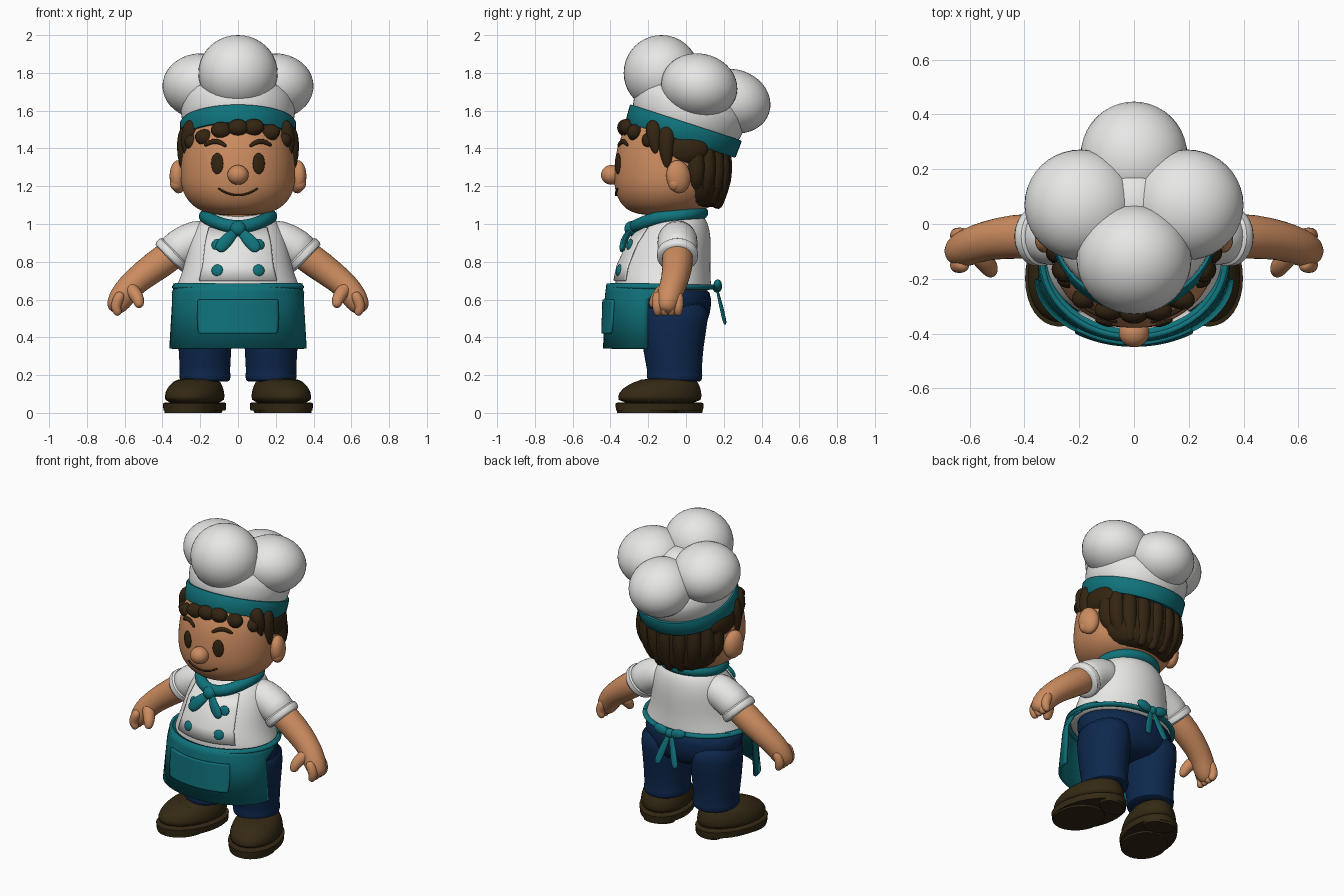
import bpy
import bmesh
from math import sin, cos, pi, radians, sqrt
from mathutils import Vector

if "Cube" in bpy.data.objects:
    bpy.data.objects.remove(bpy.data.objects["Cube"], do_unlink=True)


def material(name, color):
    m = bpy.data.materials.new(name)
    m.use_nodes = True
    m.diffuse_color = (*color, 1)
    m.node_tree.nodes["Principled BSDF"].inputs["Base Color"].default_value = (*color, 1)
    return m


white = material("white cloth", (.8, .8, .79))
teal = material("teal cloth", (.005, .17, .2))
skin = material("warm skin", (.6, .26, .115))
brown = material("dark brown hair", (.034, .018, .006))
leather = material("brown leather", (.034, .022, .007))
navy = material("navy trousers", (.004, .021, .075))


def finish(name, bm, mat, subdivide=0, thickness=0):
    """Turn a bmesh into a smooth shaded object."""
    bmesh.ops.recalc_face_normals(bm, faces=bm.faces[:])
    mesh = bpy.data.meshes.new(name)
    bm.to_mesh(mesh)
    bm.free()
    mesh.materials.append(mat)
    mesh.shade_smooth()
    mesh.set_sharp_from_angle(angle=radians(50))
    ob = bpy.data.objects.new(name, mesh)
    bpy.context.collection.objects.link(ob)
    if thickness:
        mod = ob.modifiers.new("Thickness", "SOLIDIFY")
        mod.thickness = thickness
        mod.offset = 0
    if subdivide:
        mod = ob.modifiers.new("Smooth", "SUBSURF")
        mod.levels = mod.render_levels = subdivide
    return ob


def bridge(name, rings, mat, closed=False, subdivide=1):
    """Join rings of points into a skin, capped unless it closes on itself."""
    bm = bmesh.new()
    loops = [[bm.verts.new(p) for p in ring] for ring in rings]
    pairs = list(zip(loops, loops[1:])) + ([(loops[-1], loops[0])] if closed else [])
    for a, b in pairs:
        for i in range(len(a)):
            j = (i + 1) % len(a)
            bm.faces.new((a[i], a[j], b[j], b[i]))
    if not closed:
        bm.faces.new(loops[0])
        bm.faces.new(loops[-1])
    return finish(name, bm, mat, subdivide)


def loft(name, rows, mat, x=0, sides=28, subdivide=1):
    """Stack ellipses given as height, y centre, x radius, y radius."""
    angles = [2 * pi * i / sides for i in range(sides)]
    return bridge(name, [[Vector((x + rx * cos(a), cy + ry * sin(a), z)) for a in angles]
                         for z, cy, rx, ry in rows], mat, subdivide=subdivide)


def tube(name, points, mat, flat=1, closed=False, ref=(0, 1, 0), sides=12, side=1, tips=True):
    """Sweep an ellipse along points given as x, y, z, radius."""
    pts = [(Vector((side * p[0], p[1], p[2])), p[3]) for p in points]
    if tips and not closed:
        d0 = (pts[0][0] - pts[1][0]).normalized()
        d1 = (pts[-1][0] - pts[-2][0]).normalized()
        (p, r), (q, s) = pts[0], pts[-1]
        pts = ([(p + d0 * r, r * .35), (p + d0 * r * .7, r * .75)] + pts
               + [(q + d1 * s * .7, s * .75), (q + d1 * s, s * .35)])
    rings, n = [], len(pts)
    for i, (p, r) in enumerate(pts):
        before = pts[i - 1 if closed else max(i - 1, 0)][0]
        after = pts[(i + 1) % n if closed else min(i + 1, n - 1)][0]
        t = (after - before).normalized()
        u = t.cross(Vector(ref)).normalized()
        v = u.cross(t)
        rings.append([p + r * (u * cos(a) + v * flat * sin(a))
                      for a in (2 * pi * k / sides for k in range(sides))])
    return bridge(name, rings, mat, closed)


def ball(name, place, size, mat, turn=(0, 0, 0), segments=32):
    bm = bmesh.new()
    bmesh.ops.create_uvsphere(bm, u_segments=segments, v_segments=segments // 2, radius=1)
    bmesh.ops.scale(bm, vec=size, verts=bm.verts)
    ob = finish(name, bm, mat)
    ob.location, ob.rotation_euler = place, turn
    return ob


def sheet(name, rows, mat, thickness, steps=32):
    """Curved cloth facing front: height, y centre, x radius, y radius, half angle."""
    bm = bmesh.new()
    grid = []
    for z, cy, rx, ry, half in rows:
        turns = [radians(half) * (2 * i / steps - 1) for i in range(steps + 1)]
        grid.append([bm.verts.new((rx * sin(t), cy - ry * cos(t), z)) for t in turns])
    for a, b in zip(grid, grid[1:]):
        for i in range(steps):
            bm.faces.new((a[i], a[i + 1], b[i + 1], b[i]))
    return finish(name, bm, mat, thickness=thickness)


def row_at(rows, z):
    """Interpolate a row of a loft or sheet at a height."""
    for a, b in zip(rows, rows[1:]):
        if a[0] <= z <= b[0]:
            f = (z - a[0]) / (b[0] - a[0])
            return [p + (q - p) * f for p, q in zip(a, b)]


def front_y(rows, x, z):
    _, cy, rx, ry = row_at(rows, z)[:4]
    return cy - ry * sqrt(max(0, 1 - (x / rx) ** 2))


# Head and torso profiles
HEAD = [(1.045, -.11, .1, .1), (1.06, -.11, .18, .18), (1.1, -.1, .25, .245),
        (1.17, -.095, .298, .283), (1.25, -.095, .308, .29), (1.35, -.092, .303, .286),
        (1.45, -.08, .288, .275), (1.55, -.06, .25, .24), (1.62, -.04, .16, .16)]
TORSO = [(.64, -.12, .325, .25), (.66, -.12, .33, .255), (.7, -.122, .315, .255),
         (.78, -.115, .285, .245), (.9, -.085, .265, .22), (.98, -.06, .235, .185),
         (1.03, -.05, .19, .155), (1.06, -.05, .14, .12)]
loft("head", HEAD, skin, subdivide=2)
loft("jacket", TORSO, white, subdivide=2)
loft("neck", [(1, -.07, .12, .12), (1.1, -.07, .12, .12)], skin, subdivide=0)

# Overlapping jacket front with buttons
sheet("jacket_front", [(z, cy, rx + .004, ry + .004, 40) for z, cy, rx, ry in TORSO[2:6]], white, .008)
for s in (1, -1):
    for z in (.755, .89):
        ball("jacket_button", (s * .11, front_y(TORSO, .11, z) - .008, z), (.031, .014, .031),
             teal, (radians(-12), 0, s * radians(15)))

# Face
ball("nose", (0, -.395, 1.26), (.056, .055, .052), skin)
for s, label in ((1, "left"), (-1, "right")):
    ball(label + "_eye", (s * .11, front_y(HEAD, .11, 1.32), 1.32), (.034, .011, .056), brown,
         (0, 0, s * radians(20)))
    brow = [(x, front_y(HEAD, x, z) - .002, z, r) for x, z, r in
            ((.07, 1.417, .01), (.1, 1.437, .014), (.135, 1.44, .015), (.17, 1.42, .01))]
    tube(label + "_eyebrow", brow, brown, side=s, flat=.7)
    ball(label + "_ear", (s * .315, -.04, 1.25), (.045, .066, .088), skin, (radians(8), 0, s * .3))
    ball(label + "_ear_lobe", (s * .325, -.06, 1.215), (.035, .035, .04), skin)
    # Sideburns
    tube(label + "_sideburn", [(.272, -.1, 1.47, .05), (.285, -.105, 1.39, .043), (.288, -.1, 1.32, .026)],
         brown, side=s)
    tube(label + "_temple_lock", [(.25, -.17, 1.5, .05), (.268, -.165, 1.43, .038), (.272, -.16, 1.39, .022)],
         brown, side=s)
    ball(label + "_side_hair", (s * .25, -.01, 1.4), (.062, .13, .09), brown)
smile = [(x / 100, 1.152 + 3.4 * (x / 100) ** 2) for x in range(-10, 11, 2)]
tube("mouth", [(x, front_y(HEAD, x, z) - .001, z, .006) for x, z in smile], brown, sides=8)

# Hair: back mass, vertical locks, and fringe
loft("back_hair", [(1.085, .07, .13, .09), (1.11, .055, .21, .14), (1.18, .035, .265, .185),
                   (1.3, .03, .285, .2), (1.4, .025, .285, .2), (1.46, 0, .26, .18)], brown)
for i in range(9):
    a = radians(8 + 20.5 * i)
    low = 1.2 - .085 * sin(a)
    tube("hair_lock", [(.26 * f * cos(a), .03 + .168 * f * sin(a), z, r) for f, z, r in
                       ((.92, 1.43, .045), (1, 1.33, .05), (1, 1.24, .05), (.82, low, .035))], brown)
for x, drop, r in ((-.235, .05, .05), (-.17, .05, .06), (-.085, .025, .06), (0, .015, .055),
                   (.08, .01, .06), (.165, .025, .06), (.235, .04, .05)):
    y = front_y(HEAD, x, 1.5)
    ball("fringe_lock", (x, y + .005, 1.437 - .33 * y - drop - .02), (r, .042, .045), brown,
         (0, radians(-80) * x, -x * 2), 20)

# Tilted hat: band, crown and four puffs
band = loft("hat_band", [(0, 0, .27, .27), (0, 0, .3, .303), (.006, 0, .304, .307), (.09, 0, .308, .311),
                         (.097, 0, .304, .307), (.097, 0, .27, .27)], teal, sides=48, subdivide=0)
crown = loft("hat_crown", [(.05, 0, .29, .29), (.1, 0, .296, .298), (.17, 0, .31, .312),
                           (.24, 0, .3, .3), (.3, 0, .2, .2)], white)
for part in (band, crown):
    part.location, part.rotation_euler = (0, -.03, 1.445), (radians(-18), 0, 0)
ball("front_puff", (0, -.13, 1.8), (.21, .2, .2), white, segments=40)
ball("back_puff", (0, .25, 1.65), (.195, .2, .168), white, (radians(-18), 0, 0), 40)
ball("middle_puff", (0, .07, 1.69), (.17, .17, .15), white)
for s, label in ((1, "left"), (-1, "right")):
    ball(label + "_puff", (s * .195, .07, 1.73), (.205, .203, .172), white, (radians(-12), 0, 0), 40)

# Neckerchief
loop = [radians(15 * i) for i in range(24)]
tube("neckerchief", [(.175 * cos(a), -.07 + (.155 if sin(a) > 0 else .2) * sin(a),
                      1.04 + (.02 * sin(a) if sin(a) > 0 else -.055 * sin(a) ** 2), .036) for a in loop],
     teal, closed=True, ref=(0, 0, 1))
ball("neckerchief_knot", (0, -.29, .975), (.042, .036, .04), teal)
for s in (1, -1):
    tube("neckerchief_tail", [(.01, -.29, .965, .02), (.05, -.325, .925, .036), (.085, -.335, .885, .036)],
         teal, flat=.5, side=s)

# Apron, pocket, waistband and back bow
APRON = [(.34, -.2, .355, .23, 90), (.6, -.155, .345, .267, 80), (.64, -.14, .342, .278, 90),
         (.685, -.13, .335, .282, 120)]
sheet("apron", APRON, teal, .018)
pocket = []
for z, half in ((.42, 33), (.43, 35), (.5, 36), (.59, 36), (.6, 35)):
    _, cy, rx, ry, _ = row_at(APRON, z)
    pocket.append((z, cy, rx + .013, ry + .013, half))
sheet("apron_pocket", pocket, teal, .016)
tube("waistband", [(.335 * cos(a), -.13 + .275 * sin(a), .667, .02) for a in loop], teal, flat=.7,
     closed=True, ref=(1e-4, 0, 1))
ball("bow_knot", (0, .165, .665), (.03, .025, .028), teal)
for s in (1, -1):
    ball("bow_loop", (s * .06, .168, .675), (.052, .022, .03), teal, (0, s * radians(-15), 0))
    tube("bow_tail", [(.01, .165, .65, .014), (.035, .185, .57, .024), (.06, .203, .49, .024)],
         teal, flat=.45, side=s)

# Trousers
loft("trouser_hips", [(.42, -.07, .12, .1), (.45, -.07, .24, .17), (.52, -.075, .308, .205),
                      (.6, -.085, .32, .222), (.68, -.1, .32, .228)], navy)

for s, label in ((1, "left"), (-1, "right")):
    loft(label + "_trouser_leg", [(.165, -.06, .12, .13), (.168, -.06, .134, .145), (.205, -.06, .138, .149),
                                  (.212, -.06, .132, .143), (.35, -.07, .142, .162), (.5, -.065, .148, .185),
                                  (.6, -.06, .14, .18)], navy, x=s * .175)
    # Shoes, toes turned out, with a separate heel under the sole
    shoe = [loft(label + "_shoe", [(.045, 0, .15, .23), (.09, 0, .152, .232), (.13, .01, .142, .215),
                                   (.165, .035, .122, .175), (.185, .06, .09, .13)], leather),
            loft(label + "_sole", [(.012, 0, .155, .237), (.05, 0, .158, .241), (.054, 0, .15, .23)],
                 leather, sides=40, subdivide=0),
            loft(label + "_tread", [(0, -.07, .135, .16), (.013, -.07, .135, .16)], leather, subdivide=0),
            loft(label + "_heel", [(0, .165, .095, .065), (.013, .165, .1, .068)], leather, subdivide=0),
            tube(label + "_shoe_tongue", [(-.07, -.09, .158, .012), (0, -.1, .168, .014),
                                          (.07, -.09, .158, .012)], leather)]
    for part in shoe:
        part.location, part.rotation_euler = (s * .23, -.14, 0), (0, 0, s * radians(18))
    # Sleeve and rolled cuff
    tube(label + "_sleeve", [(.12, -.045, .925, .1), (.22, -.045, .92, .108), (.31, -.045, .87, .107),
                             (.365, -.045, .82, .102)], white, side=s, sides=20, tips=False)
    tube(label + "_cuff", [(.328, -.045, .855, .1), (.332, -.045, .851, .112), (.363, -.045, .821, .111),
                           (.369, -.045, .815, .1)], white, side=s, sides=20, tips=False)
    # Arm, hand, thumb and fingers
    tube(label + "_arm", [(.34, -.045, .845, .085), (.44, -.045, .775, .083), (.54, -.06, .7, .073),
                          (.595, -.08, .645, .07), (.63, -.095, .59, .066)], skin, side=s, sides=16)
    tube(label + "_thumb", [(.565, -.115, .655, .04), (.53, -.155, .61, .036), (.525, -.168, .585, .03)],
         skin, side=s)
    for i in range(4):
        y = -.15 + .036 * i
        tube(label + "_finger", [(.63, y, .61, .032), (.65, y, .565, .03), (.64, y, .54, .026)],
             skin, side=s, sides=10)
